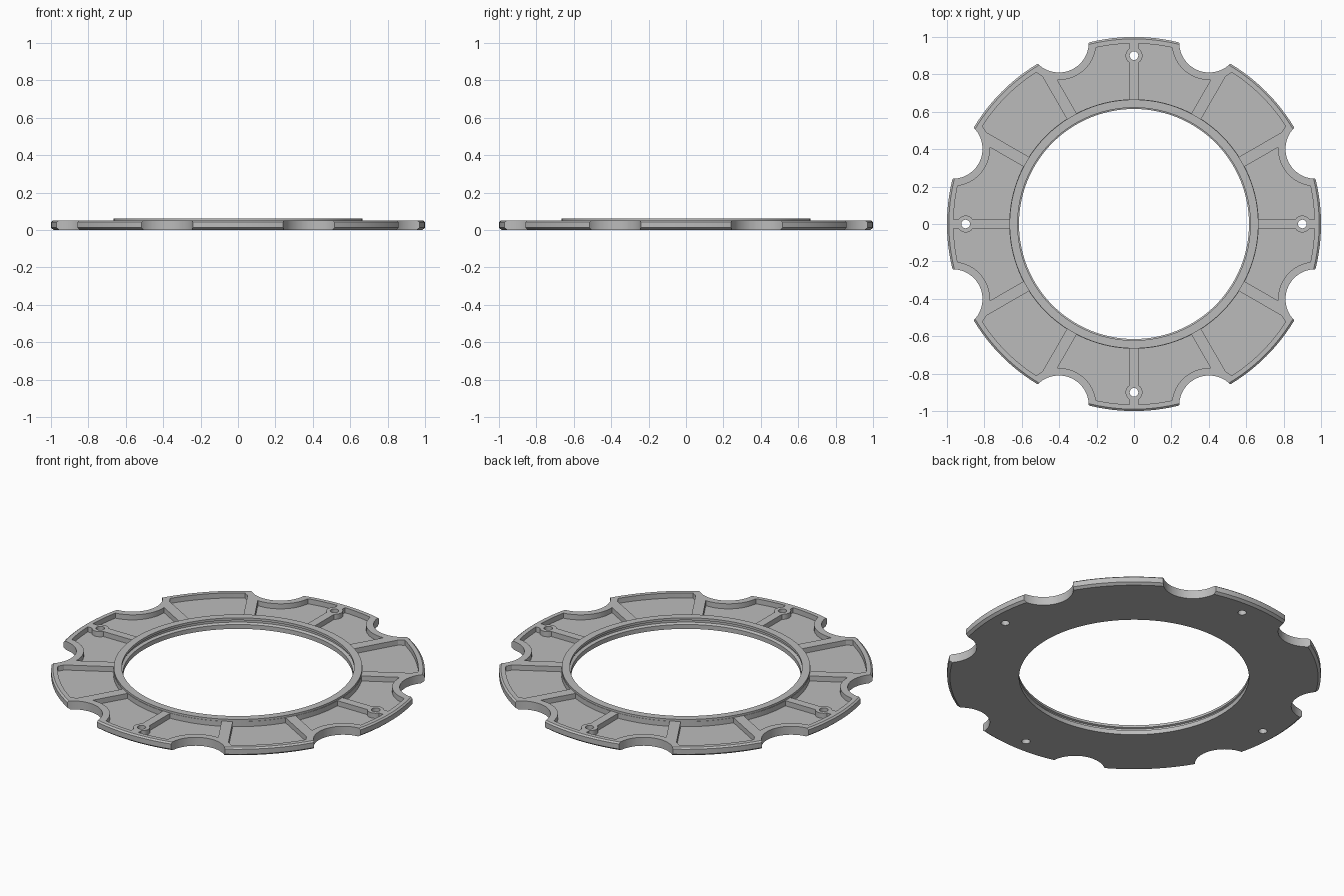
import bpy, bmesh
from math import sin, cos, pi, radians
from mathutils import Matrix

old = bpy.data.objects.get("Cube")
if old:
    bpy.data.objects.remove(old, do_unlink=True)

grey = bpy.data.materials.new("plain grey")
grey.use_nodes = True
colour = (0.5, 0.5, 0.5, 1)
grey.diffuse_color = colour
grey.node_tree.nodes["Principled BSDF"].inputs["Base Color"].default_value = colour

NOTCH_ANGLES = [22.5 + 45 * k for k in range(8)]
HOLE_ANGLES = [0, 90, 180, 270]
RIB_ANGLES = [a + d for a in HOLE_ANGLES for d in (30, 60)]


def finish(name, bm):
    bmesh.ops.recalc_face_normals(bm, faces=bm.faces)
    mesh = bpy.data.meshes.new(name)
    bm.to_mesh(mesh)
    bm.free()
    obj = bpy.data.objects.new(name, mesh)
    bpy.context.collection.objects.link(obj)
    mesh.materials.append(grey)
    return obj


def lathe(name, profile, segments=160):
    """Closed ring swept from a closed (radius, height) profile."""
    bm = bmesh.new()
    rings = [[bm.verts.new((r * cos(2 * pi * i / segments), r * sin(2 * pi * i / segments), z))
              for r, z in profile] for i in range(segments)]
    n = len(profile)
    for i in range(segments):
        a, b = rings[i], rings[(i + 1) % segments]
        for j in range(n):
            k = (j + 1) % n
            bm.faces.new((a[j], b[j], b[k], a[k]))
    return finish(name, bm)


def cylinders(name, angles, distance, radius, segments):
    """Upright cylinders spaced around the centre."""
    bm = bmesh.new()
    for a in angles:
        place = Matrix.Rotation(radians(a), 4, 'Z') @ Matrix.Translation((distance, 0, 0))
        bmesh.ops.create_cone(bm, cap_ends=True, segments=segments, radius1=radius,
                              radius2=radius, depth=1, matrix=place)
    return finish(name, bm)


def bars(name, angles, width):
    """Radial bars spaced around the centre."""
    bm = bmesh.new()
    for a in angles:
        place = (Matrix.Rotation(radians(a), 4, 'Z') @ Matrix.Translation((0.83, 0, 0))
                 @ Matrix.Diagonal((0.46, width, 1, 1)))
        bmesh.ops.create_cube(bm, size=1, matrix=place)
    return finish(name, bm)


def subtract(target, cutter):
    cutter.hide_render = True
    mod = target.modifiers.new("cut", 'BOOLEAN')
    mod.operation = 'DIFFERENCE'
    mod.solver = 'EXACT'
    mod.object = cutter
    bpy.context.view_layer.objects.active = target
    bpy.ops.object.modifier_apply(modifier=mod.name)
    bpy.data.objects.remove(cutter, do_unlink=True)


# Ring body: chamfered outer edge, raised collar, grooved bore
ring = lathe("ring_plate", [
    (0.615, 0), (0.985, 0), (1.0, 0.012), (1.0, 0.042), (0.99, 0.05),
    (0.665, 0.05), (0.665, 0.062), (0.622, 0.062), (0.622, 0.048),
    (0.632, 0.044), (0.632, 0.032), (0.615, 0.026)])

# Pocket cutter, leaving notch rims, ribs and screw bosses standing
pockets = lathe("pocket_cutter", [(0.667, 0.02), (0.965, 0.02), (0.965, 0.1), (0.667, 0.1)])
subtract(pockets, cylinders("notch_rims", NOTCH_ANGLES, 1.05, 0.2, 64))
subtract(pockets, bars("wide_ribs", RIB_ANGLES, 0.06))
subtract(pockets, bars("thin_ribs", HOLE_ANGLES, 0.048))
subtract(pockets, cylinders("bosses", HOLE_ANGLES, 0.9, 0.045, 32))
subtract(ring, pockets)

# Scalloped notches and screw holes
subtract(ring, cylinders("notches", NOTCH_ANGLES, 1.05, 0.16, 64))
subtract(ring, cylinders("screw_holes", HOLE_ANGLES, 0.9, 0.023, 32))

# Smooth curved walls, keep edges sharp
bpy.ops.object.select_all(action='DESELECT')
ring.select_set(True)
bpy.context.view_layer.objects.active = ring
bpy.ops.object.shade_smooth_by_angle(angle=radians(25))
